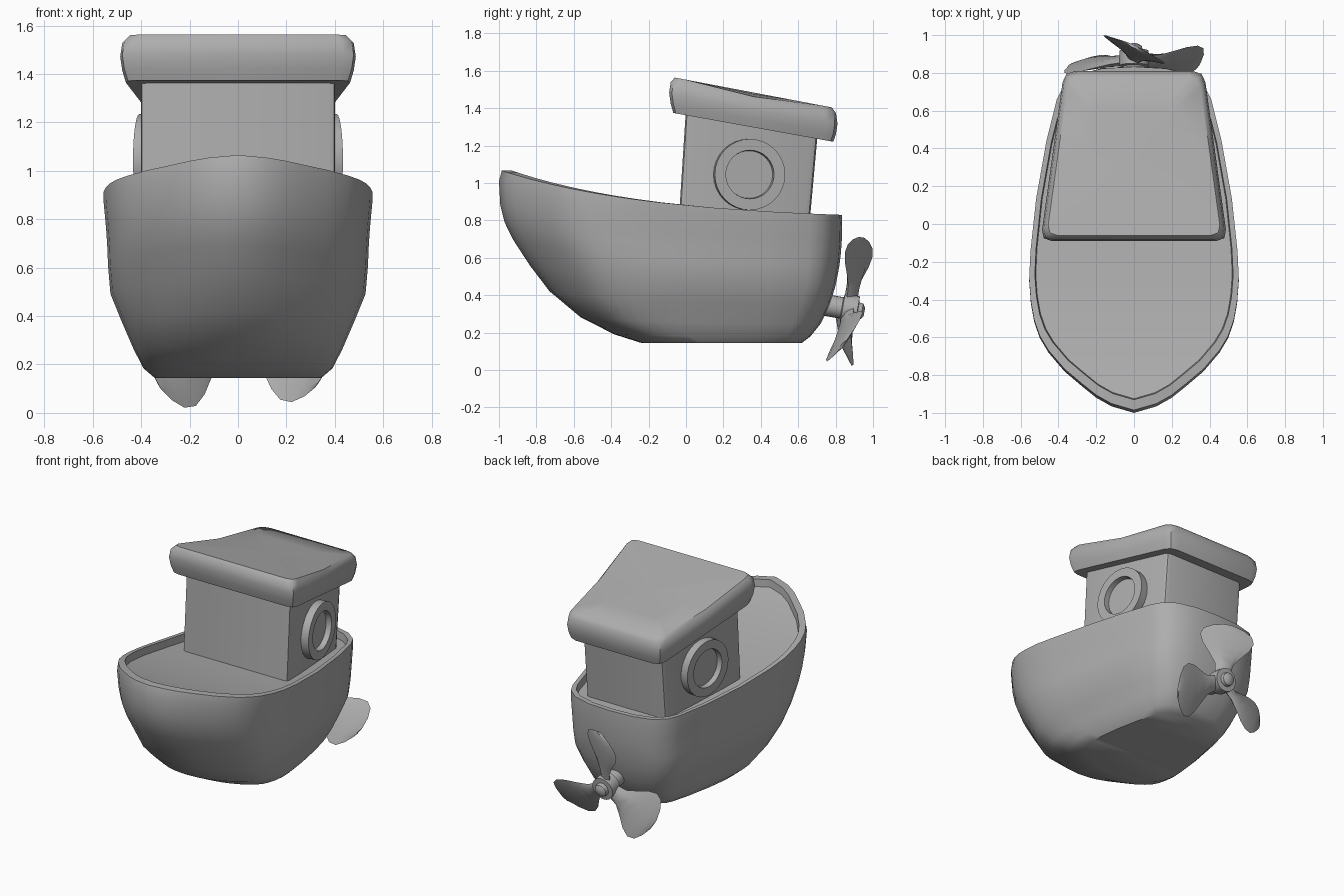
import bpy, bmesh, math
from mathutils import Matrix, Vector

if "Cube" in bpy.data.objects:
    bpy.data.objects.remove(bpy.data.objects["Cube"], do_unlink=True)

grey = bpy.data.materials.new("plain_grey")
grey.use_nodes = True
GREY = (0.42, 0.42, 0.42, 1)
grey.diffuse_color = GREY
grey.node_tree.nodes["Principled BSDF"].inputs["Base Color"].default_value = GREY


def loft(name, rings, cap="ngon", angle=35):
    """Skin closed rings of points; cap with ngons or cross strips."""
    bm = bmesh.new()
    rows = [[bm.verts.new(p) for p in ring] for ring in rings]
    n = len(rows[0])
    for a, b in zip(rows, rows[1:]):
        for i in range(n):
            j = (i + 1) % n
            bm.faces.new((a[i], a[j], b[j], b[i]))
    for row in (rows[0], rows[-1]):
        if cap == "ngon":
            bm.faces.new(row)
        else:
            for i in range(n // 2):
                quad = [row[i], row[i + 1], row[n - i - 1], row[(n - i) % n]]
                bm.faces.new(list(dict.fromkeys(quad)))
    bmesh.ops.recalc_face_normals(bm, faces=bm.faces)
    mesh = bpy.data.meshes.new(name)
    bm.to_mesh(mesh)
    bm.free()
    mesh.materials.append(grey)
    obj = bpy.data.objects.new(name, mesh)
    bpy.context.collection.objects.link(obj)
    bpy.ops.object.select_all(action="DESELECT")
    obj.select_set(True)
    bpy.context.view_layer.objects.active = obj
    bpy.ops.object.shade_smooth_by_angle(angle=math.radians(angle))
    return obj


def lathe(name, profile, matrix, sides=32):
    """Turn (radius, height) points about local z."""
    turn = [2 * math.pi * i / sides for i in range(sides)]
    return loft(name, [[matrix @ Vector((r * math.cos(t), r * math.sin(t), h))
                        for t in turn] for r, h in profile])


def rounded_quad(front, back, y0, y1, r):
    """Symmetric trapezoid in plan, rounded corners and side midpoints."""
    corners = [Vector(c) for c in ((front, y0), (back, y1), (-back, y1), (-front, y0))]
    pts = []
    for i, c in enumerate(corners):
        prev, nxt = corners[i - 1], corners[(i + 1) % 4]
        a = c + (prev - c).normalized() * r
        b = c + (nxt - c).normalized() * r
        pts += [a, (a + b) / 4 + c / 2, b, (c + nxt) / 2]
    return pts


# Hull: rim outline squeezed level by level down to a blunter flat bottom
BOTTOM = 0.145
half = [(0, -1), (.12, -.965), (.2, -.92), (.275, -.86), (.37, -.78), (.455, -.68),
        (.5, -.605), (.53, -.52), (.548, -.42), (.557, -.3),
        (.55, -.15), (.52, .13), (.465, .44), (.41, .66), (.375, .73), (.3, .79),
        (.17, .825), (0, .835)]
rim = half + [(-x, y) for x, y in half[-2:0:-1]]


def sheer(y):
    return 0.80 + 0.08 * math.exp(-1.2 * y)


def hull_ring(h, bow, stern, width, drop=0):
    blunt = 1 + .3 * max(0, 1 - h / .45)
    return [(x * width / .557, bow + ((y + 1) / 1.835) ** blunt * (stern - bow),
             BOTTOM + (sheer(y) - BOTTOM) * h - drop) for x, y in rim]


levels = [(0, -.24, .62, .345), (.05, -.385, .665, .39), (.15, -.565, .72, .43),
          (.3, -.73, .77, .48), (.45, -.835, .80, .527), (.6, -.925, .82, .537),
          (.7, -.97, .828, .54), (.8, -.993, .833, .545), (.94, -1, .835, .555),
          (1, -.985, .833, .555)]
rings = [hull_ring(*lv) for lv in levels]
rings.append(hull_ring(1, -.93, .80, .525))
rings.append(hull_ring(1, -.925, .795, .52, .05))
loft("hull", rings, cap="strips", angle=40)

# Cabin: leaning tapered block
base = rounded_quad(.405, .305, -.04, .66, .03)
head = rounded_quad(.405, .305, .0, .705, .03)
loft("cabin", [[(p.x, p.y, .78) for p in base],
               [(p.x, p.y, 1.40 - .18 * p.y) for p in head]], angle=30)

# Roof: thick sloping pad whose long edges sag between the corners
outline = rounded_quad(.495, .37, -.09, .81, .06)
middle = Vector((0, .36))


def roof_ring(inset, t, sag):
    ring = []
    for i, p in enumerate(outline):
        q = middle + (p - middle) * (1 - inset / .45)
        low, high = 1.362 - .18 * q.y, 1.552 - .19 * q.y
        dip = sag if i % 8 == 3 else 0
        ring.append((q.x, q.y, low + (high - low) * t - dip))
    return ring


loft("roof", [roof_ring(.07, 0, 0), roof_ring(.022, 0, 0), roof_ring(.008, .25, 0),
              roof_ring(0, .55, .01), roof_ring(.008, .85, .02), roof_ring(.03, 1, .022),
              roof_ring(.2, 1, .008), roof_ring(.4, 1, 0)], angle=45)

# Portholes: ring frames with recessed panes on both slanted walls
for side, label in ((1, "left"), (-1, "right")):
    out = Vector((side, .14, 0)).normalized()
    place = (Matrix.Translation((side * .356, .335, 1.045))
             @ out.to_track_quat("Z", "Y").to_matrix().to_4x4())
    lathe(label + "_porthole", [(.19, -.03), (.19, .052), (.13, .052), (.127, .015)], place)

# Propeller: tilted shaft with hub and three pitched blades
tilt = Matrix.Translation((0, .872, .325)) @ Matrix.Rotation(math.radians(-10), 4, "X")
axis = tilt @ Matrix.Rotation(math.radians(-90), 4, "X")
lathe("propeller_hub", [(.058, -.17), (.058, -.04), (.078, -.035), (.078, .045),
                        (.046, .047), (.042, .07), (.022, .083)], axis, 20)

sections = [(.03, .04), (.12, .055), (.18, .095), (.24, .14), (.295, .162),
            (.34, .146), (.372, .095), (.39, .035)]
for k in range(3):
    spin = tilt @ Matrix.Rotation(math.radians(120 * k), 4, "Y")
    blade = []
    for r, w in sections:
        thick = .028 * (1 - r / .55)
        loop = [(-w, 0), (-w * .5, thick), (w * .5, thick),
                (w, 0), (w * .5, -thick), (-w * .5, -thick)]
        blade.append([spin @ Vector((p, d - .46 * p, r)) for p, d in loop])
    loft("propeller_blade_%d" % (k + 1), blade, angle=60)
